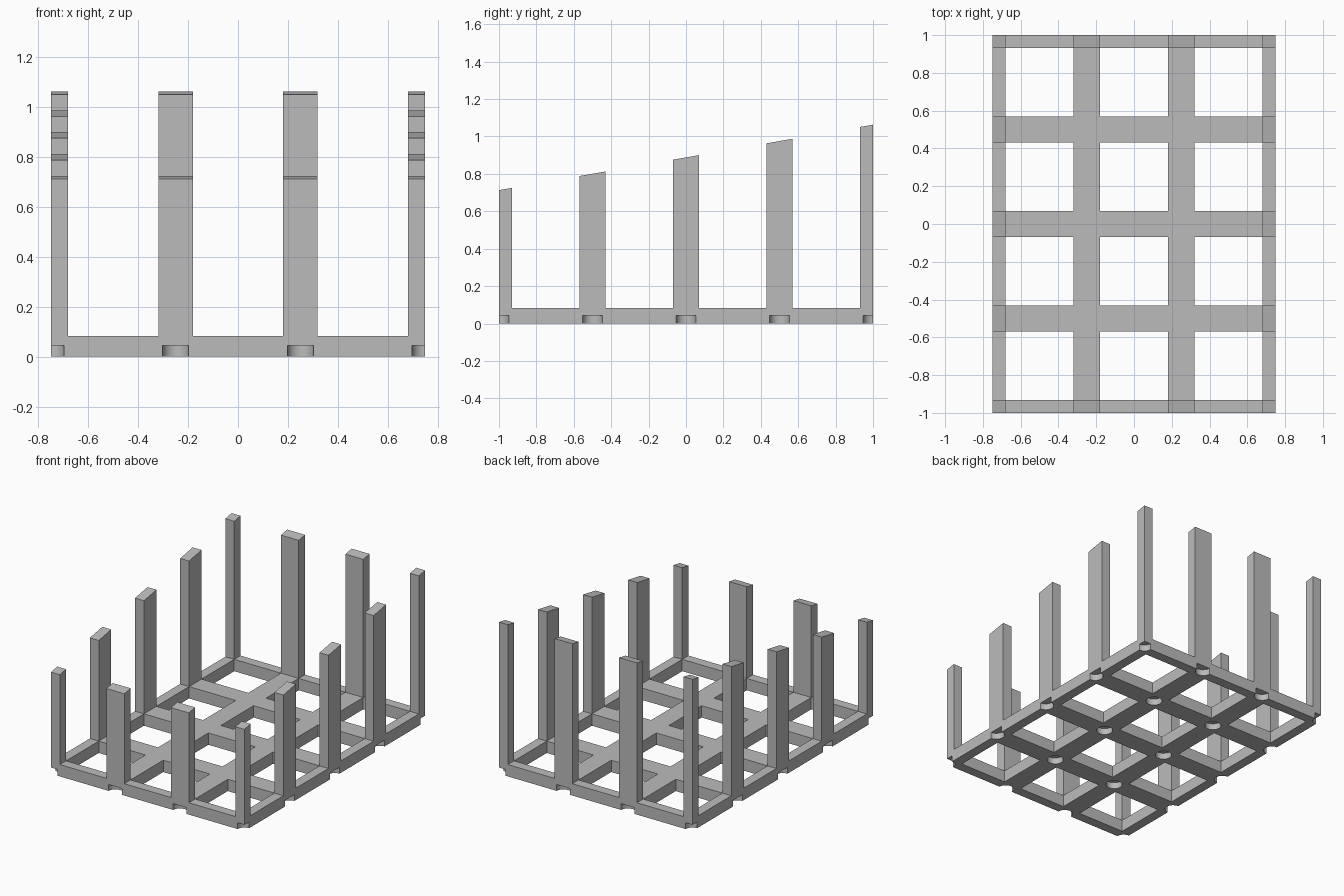
import bpy
import bmesh
from mathutils import Matrix

if "Cube" in bpy.data.objects:
    bpy.data.objects.remove(bpy.data.objects["Cube"], do_unlink=True)

HALF = 0.069          # half width of a bar
BASE_H = 0.083        # height of the base grid
HOLE_R, HOLE_D = 0.0525, 0.044
NODES_X = [-0.75, -0.25, 0.25, 0.75]
NODES_Y = [-1, -0.5, 0, 0.5, 1]

grey = bpy.data.materials.new("plain grey")
grey.use_nodes = True
COLOUR = (0.5, 0.5, 0.5, 1)
grey.diffuse_color = COLOUR
grey.node_tree.nodes["Principled BSDF"].inputs["Base Color"].default_value = COLOUR


def bar_edges(nodes):
    """Both sides of every bar, clipped to the outer rectangle."""
    edges = [n + s * HALF for n in nodes for s in (-1, 1)]
    return [min(max(e, nodes[0]), nodes[-1]) for e in edges]


def make_object(name, bm):
    mesh = bpy.data.meshes.new(name)
    bmesh.ops.recalc_face_normals(bm, faces=bm.faces)
    bm.to_mesh(mesh)
    bm.free()
    mesh.materials.append(grey)
    obj = bpy.data.objects.new(name, mesh)
    bpy.context.scene.collection.objects.link(obj)
    return obj


def extrude(bm, faces, height, keep=False):
    """Extrude faces and set the new vertices to height(y)."""
    new = bmesh.ops.extrude_face_region(bm, geom=faces, use_keep_orig=keep)["geom"]
    for v in new:
        if isinstance(v, bmesh.types.BMVert):
            v.co.z = height(v.co.y)
    return [f for f in new if isinstance(f, bmesh.types.BMFace)]


# Base grid: crossing bars with open cells between them
xs, ys = bar_edges(NODES_X), bar_edges(NODES_Y)
bm = bmesh.new()
verts = [[bm.verts.new((x, y, 0)) for y in ys] for x in xs]
for i in range(len(xs) - 1):
    for j in range(len(ys) - 1):
        if i % 2 == 0 or j % 2 == 0:
            bm.faces.new((verts[i][j], verts[i + 1][j],
                          verts[i + 1][j + 1], verts[i][j + 1]))
for row in verts:
    for v in row:
        if not v.link_faces:
            bm.verts.remove(v)
top = extrude(bm, bm.faces[:], lambda y: BASE_H, keep=True)
bmesh.ops.recalc_face_normals(bm, faces=bm.faces)


# Posts: rise from every outer crossing to a sloping top
def is_post(face):
    c = face.calc_center_median()
    near_x = any(abs(c.x - n) < HALF for n in NODES_X)
    near_y = any(abs(c.y - n) < HALF for n in NODES_Y)
    outer = abs(c.x) > NODES_X[-1] - HALF or abs(c.y) > NODES_Y[-1] - HALF
    return near_x and near_y and outer


extrude(bm, [f for f in top if is_post(f)], lambda y: 0.888 + 0.175 * y)
frame = make_object("rack_frame", bm)

# Round sockets under every crossing
bm = bmesh.new()
for x in NODES_X:
    for y in NODES_Y:
        bmesh.ops.create_cone(bm, cap_ends=True, segments=40, radius1=HOLE_R,
                              radius2=HOLE_R, depth=2 * HOLE_D,
                              matrix=Matrix.Translation((x, y, 0)))
cutter = make_object("socket_cutter", bm)
cutter.hide_render = True

cut = frame.modifiers.new("sockets", "BOOLEAN")
cut.operation = "DIFFERENCE"
cut.solver = "EXACT"
cut.object = cutter
bpy.ops.object.select_all(action="DESELECT")
frame.select_set(True)
bpy.context.view_layer.objects.active = frame
bpy.ops.object.modifier_apply(modifier=cut.name)
bpy.data.objects.remove(cutter, do_unlink=True)
bpy.ops.object.shade_smooth_by_angle()
